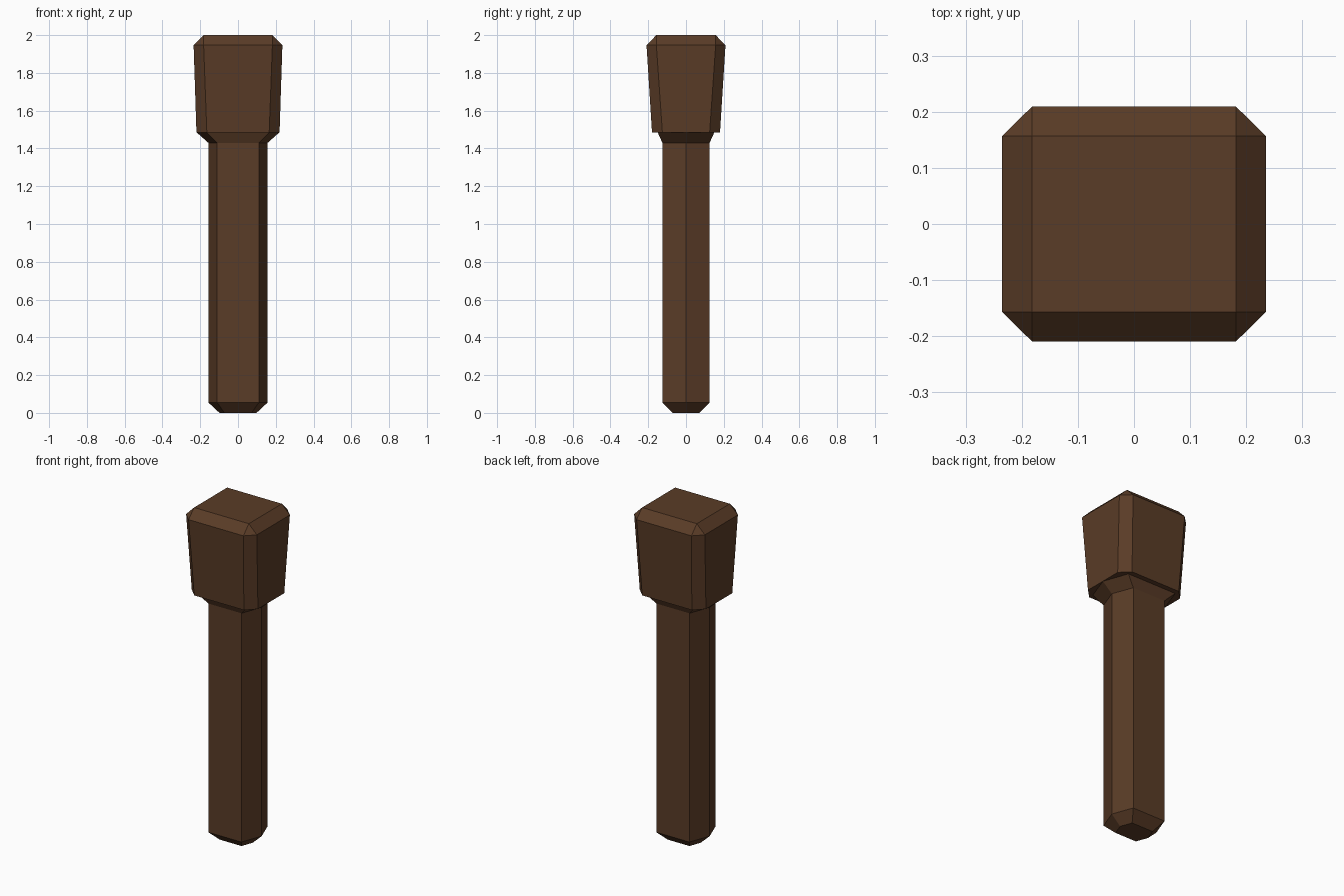
import bpy, bmesh

# Remove the default cube
cube = bpy.data.objects.get("Cube")
if cube:
    bpy.data.objects.remove(cube, do_unlink=True)

# Dark wood
wood = bpy.data.materials.new("dark_wood")
wood.use_nodes = True
color = (0.102, 0.045, 0.020, 1)
wood.diffuse_color = color
bsdf = wood.node_tree.nodes["Principled BSDF"]
bsdf.inputs["Base Color"].default_value = color
bsdf.inputs["Roughness"].default_value = 0.9


def hexagon(tip, side, depth):
    """Six-sided section: points on the x axis, flat front and back."""
    return [(tip, 0), (side, depth), (-side, depth),
            (-tip, 0), (-side, -depth), (side, -depth)]


def octagon(x_out, x_in, y_out, y_in):
    """Rectangular section with cut corners."""
    quarter = [(x_out, y_in), (x_in, y_out)]
    half = quarter + [(-x, y) for x, y in reversed(quarter)]
    return half + [(-x, -y) for x, y in half]


def loft(name, rings):
    """Skin a stack of (z, section) rings and cap both ends."""
    bm = bmesh.new()
    loops = [[bm.verts.new((x, y, z)) for x, y in sec] for z, sec in rings]
    for low, high in zip(loops, loops[1:]):
        n = len(low)
        for i in range(n):
            j = (i + 1) % n
            bm.faces.new((low[i], low[j], high[j], high[i]))
    bm.faces.new(reversed(loops[0]))
    bm.faces.new(loops[-1])
    # Coincident points collapse into clean corner triangles
    bmesh.ops.remove_doubles(bm, verts=bm.verts, dist=0.0005)
    bmesh.ops.recalc_face_normals(bm, faces=bm.faces)
    mesh = bpy.data.meshes.new(name)
    bm.to_mesh(mesh)
    bm.free()
    mesh.materials.append(wood)
    obj = bpy.data.objects.new(name, mesh)
    bpy.context.collection.objects.link(obj)
    return obj


# Six-sided handle with a bevelled foot and a flared collar
grip = hexagon(0.157, 0.11, 0.125)
loft("handle", [
    (0.0, hexagon(0.098, 0.072, 0.07)),
    (0.055, grip),
    (1.43, grip),
    (1.485, hexagon(0.219, 0.165, 0.15)),
])

# Tapered head with cut corners and a bevelled top
loft("head", [
    (1.485, octagon(0.22, 0.165, 0.18, 0.125)),
    (1.947, octagon(0.235, 0.182, 0.209, 0.157)),
    (2.0, octagon(0.182, 0.182, 0.157, 0.157)),
])
